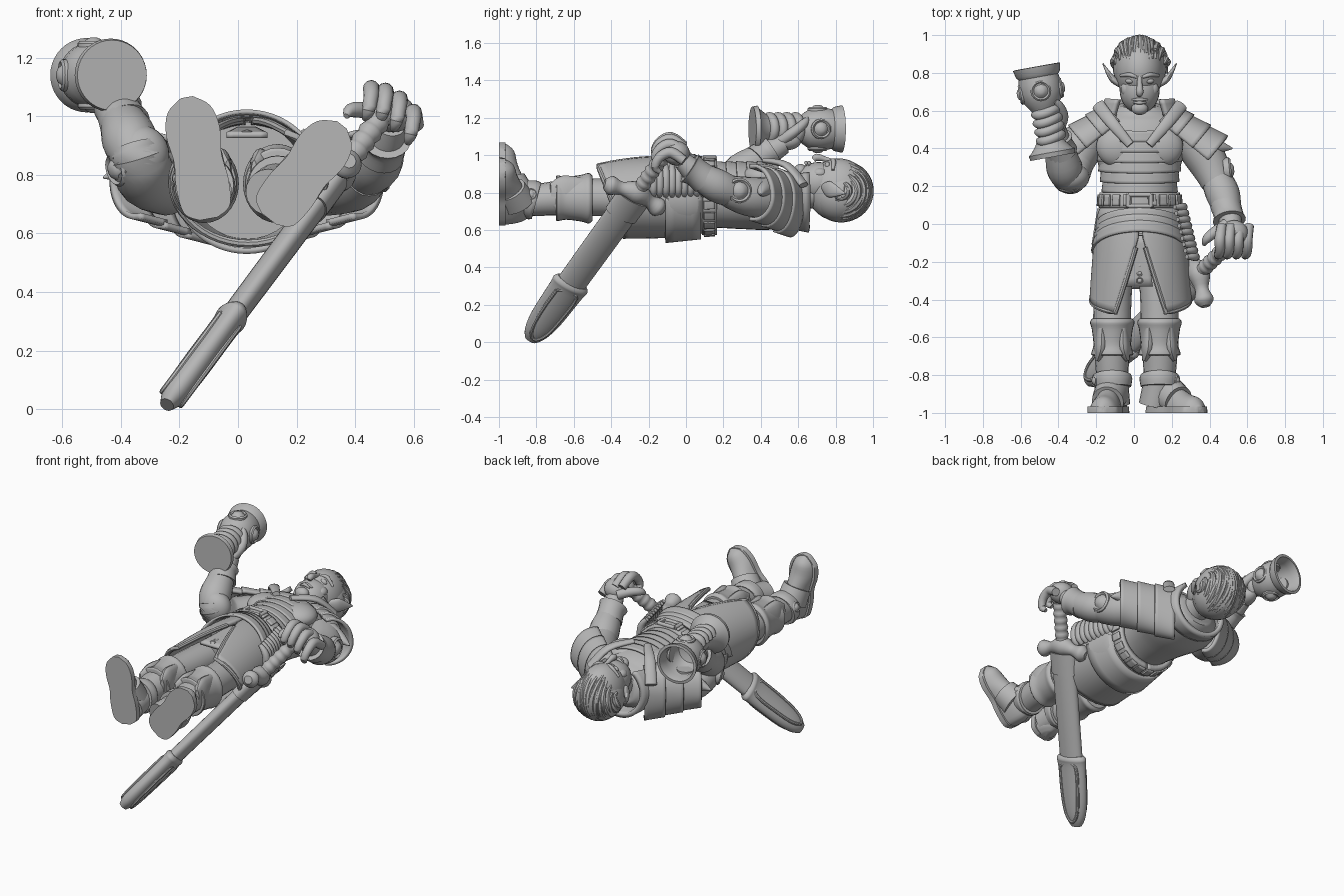
import bpy, bmesh
from math import sin, cos, pi, sqrt
from mathutils import Vector as V

cube = bpy.data.objects.get("Cube")
if cube:
    bpy.data.objects.remove(cube)

grey = bpy.data.materials.new("plain grey")
grey.use_nodes = True
COLOUR = (0.47, 0.47, 0.47, 1)
grey.diffuse_color = COLOUR
grey.node_tree.nodes["Principled BSDF"].inputs["Base Color"].default_value = COLOUR
made = []
CX = 0.03  # body centre line


def finish(name, bm, thick=0):
    bmesh.ops.recalc_face_normals(bm, faces=bm.faces)
    me = bpy.data.meshes.new(name)
    bm.to_mesh(me)
    bm.free()
    ob = bpy.data.objects.new(name, me)
    bpy.context.collection.objects.link(ob)
    me.materials.append(grey)
    if thick:
        mod = ob.modifiers.new("thickness", "SOLIDIFY")
        mod.thickness, mod.offset = thick, 0
    made.append(ob)


def grid(name, fn, nu, nv, closed=False, thick=0, caps=False):
    """Surface from fn(u, v), u running around and v along."""
    bm = bmesh.new()
    cols = nu if closed else nu + 1
    rows = [[bm.verts.new(fn(i / nu, j / nv)) for i in range(cols)] for j in range(nv + 1)]
    for a, b in zip(rows, rows[1:]):
        for i in range(nu):
            k = (i + 1) % cols
            bm.faces.new((a[i], a[k], b[k], b[i]))
    if caps:
        bm.faces.new(rows[0])
        bm.faces.new(rows[-1])
    finish(name, bm, thick)


def tube(name, pts, up=(0, 0, 1), sides=20, steps=4, floor=None, roof=None):
    """Elliptical loft; each point is x, y, z, side radius, up radius."""
    pts = [tuple(p) if len(p) == 5 else tuple(p) + (p[3],) for p in pts]
    n = len(pts) - 1

    def at(t):
        i = min(int(t * n), n - 1)
        f = t * n - i
        p = [pts[max(0, min(n, i + k))] for k in (-1, 0, 1, 2)]
        return [b + .5 * f * (c - a + f * (2 * a - 5 * b + 4 * c - d + f * (3 * (b - c) + d - a)))
                for a, b, c, d in zip(*p)]

    def fn(u, v):
        p, q, r = at(v), at(max(v - .02, 0)), at(min(v + .02, 1))
        t = (V(r[:3]) - V(q[:3])).normalized()
        e = t.cross(V(up)).normalized()
        w = e.cross(t)
        a = u * 2 * pi
        co = V(p[:3]) + e * max(p[3], .002) * cos(a) + w * max(p[4], .002) * sin(a)
        if floor is not None:
            co.y = max(co.y, floor)
        if roof is not None:
            co.y = min(co.y, roof)
        return co
    grid(name, fn, sides, n * steps, True, 0, True)


def ball(name, c, r):
    grid(name, lambda u, v: (c[0] + r[0] * sin(pi * (.01 + .98 * v)) * cos(2 * pi * u),
                             c[1] + r[1] * cos(pi * (.01 + .98 * v)),
                             c[2] + r[2] * sin(pi * (.01 + .98 * v)) * sin(2 * pi * u)),
         28, 18, True, 0, True)


def band(name, y0, y1, r0, r1, a0=-pi, a1=pi, thick=.025, cz=.78, arch=0):
    """Curved plate round the body; angle 0 is the chest side."""
    def fn(u, v):
        a = a0 + (a1 - a0) * u
        rx, rz = [p + (q - p) * v for p, q in zip(r0, r1)]
        return (CX + rx * sin(a), y0 + (y1 - y0) * v + arch * cos(a), cz + rz * cos(a))
    grid(name, fn, 48, 4, False, thick)


def boss(name, c, axis, r):
    """Round gem in a raised ring."""
    c, t = V(c), V(axis).normalized()
    prof = [(1.0, -.3), (1.0, .15), (.85, .3), (.68, .15), (.62, .2), (.45, .42), (.2, .52)]
    e = t.orthogonal().normalized()
    w = t.cross(e)
    grid(name, lambda u, v: c + r * (prof[round(v * 6)][1] * t + prof[round(v * 6)][0]
         * (e * cos(2 * pi * u) + w * sin(2 * pi * u))), 24, 6, True, 0, True)


# Torso, neck and breastplate
tube("torso", [(CX, -.05, .78, .2, .2), (CX, .12, .78, .18, .17), (CX, .3, .78, .215, .175),
               (CX, .45, .77, .26, .17), (CX, .56, .76, .21, .14), (CX, .63, .77, .11, .1)], sides=36)
tube("neck", [(CX, .55, .77, .1), (CX, .62, .79, .085), (CX, .75, .81, .08)])
for i in range(6):
    y = .17 + i * .055
    r = .185 + i * .009
    band("breast_lame", y, y + .06, (r + .012, .182), (r + .005, .177), -1.5, 1.5, .012, arch=-.012)
for s in (-1, 1):
    ball("breast_plate", (CX + s * .11, .41, .885), (.12, .11, .068))
band("collar", .56, .66, (.21, .15), (.17, .17), .7, 2 * pi - .7, .03, .77)
band("belt", .085, .165, (.2, .19), (.195, .188), thick=.035)
for i in range(20):
    a = .3 + i * (2 * pi - .6) / 19
    band("belt_plate", .095, .155, (.222, .212), (.218, .209), a - .1, a + .1, .012)
for s in (-1, 1):
    tube("buckle_bar", [(CX - .06, .125 + s * .03, .985, .012), (CX + .06, .125 + s * .03, .985, .012)])
    tube("buckle_side", [(CX + s * .06, .09, .985, .012), (CX + s * .06, .16, .985, .012)])

# Skirt with an open front, arched hip plates and a hanging cloth
def skirt(u, v):
    gap = .04 + .5 * max(0, v - .27) / .73
    a = gap + u * (2 * pi - 2 * gap)
    front = .5 + .5 * cos(a)
    r = .2 + .06 * sqrt(v)
    dip = .045 * v * v * front + .03 * v * (1 - front)
    return (CX + .005 + r * sin(a), .09 - v * (.42 + .15 * front), .775 + (r - .02 - dip) * cos(a))
grid("skirt", skirt, 64, 14, False, .022)
hem = [skirt(i / 40, 1) for i in range(41)]
edges = [skirt(0, j / 8) for j in range(3, 9)] + hem[1:-1] + [skirt(1, j / 8) for j in range(8, 2, -1)]
tube("skirt_trim", [p + (.014,) for p in edges], up=(.1, .3, .9), sides=8, steps=1)
for i in range(3):
    y, r = .01 - i * .045, .218 + i * .009
    band("hip_plate", y, y - .06, (r, r - .01), (r + .014, r), -1.75, 1.75, .014, .78, .075 + i * .012)
band("back_strap", .08, -.11, (.215, .215), (.245, .235), 1.6, 4.68, .02, .775)
grid("front_cloth", lambda u, v: (CX + (u - .5) * (.06 + .08 * v), -.06 - .27 * v, .955 - .02 * v), 6, 6, False, .02)
for i in range(4):
    boss("cloth_stud", (CX, -.18 - i * .04, .945), (0, 0, 1), .018)
for i in range(9):
    y = .09 - i * .033
    x = .235 + i * .008
    tube("hip_rib", [(x, y, .78, .012), (x + .025, y, .82, .022), (x + .02, y, .9, .022), (x - .02, y, .95, .012)], up=(0, 1, 0), sides=10)

# Head and face
ball("skull", (CX, .815, .815), (.13, .17, .168))
ball("jaw", (CX, .71, .856), (.106, .125, .107))
ball("chin", (CX, .612, .918), (.044, .035, .035))
tube("nose", [(CX, .79, .965, .012), (CX, .74, .98, .014), (CX, .7, .988, .02), (CX, .682, .975, .014)])
for y, w in ((.658, .042), (.642, .034)):
    tube("lip", [(CX - w, y, .945, .004), (CX, y, .96, .01), (CX + w, y, .945, .004)], sides=10)
for s in (-1, 1):
    def side(*p):
        return (CX + s * p[0],) + p[1:]
    ball("eye", side(.05, .757, .945), (.026, .015, .02))
    tube("brow", [side(.015, .778, .973, .009), side(.055, .79, .966, .012), side(.1, .785, .92, .008)], sides=10)
    ball("cheek", side(.062, .715, .903), (.038, .042, .03))
    tube("ear", [side(.1, .735, .83, .014, .02), side(.135, .76, .82, .018, .042),
                 side(.16, .79, .81, .014, .036), side(.195, .85, .795, .003, .004)])

# Hair swept back in tapered locks
ball("hair_base", (CX, .83, .79), (.142, .16, .15))
for row in range(2):
    for i in range(13):
        l = -.95 + i * 1.9 / 12 + row * .07
        k = sqrt(max(.06, 1 - l * l))
        path = []
        for j in range(7):
            t = 1.35 - .35 * abs(l) - row * .35 - j * (.5 - .04 * row)
            w = .021 * sin(pi * (.12 + .8 * j / 6))
            path.append((CX + .137 * l + .008 * sin(j * 1.3 + i), .82 + .163 * k * cos(t), .81 + .158 * k * sin(t), w))
        tube("hair_lock", path, up=(1, 0, 0), sides=8, steps=3)

# Shoulder plates and collar straps on both sides
for s in (-1, 1):
    for layer in range(3):
        def pauldron(u, v):
            t = (layer + v * 1.15) / 3
            th = (u - .5) * 3.6
            flare = .012 * v
            a = .085 + .03 * t + flare
            b = (.13 + .02 * t if th > 0 else .195 - .08 * t) + flare
            x = .12 + .25 * t + .64 * a * cos(th)
            return (CX + s * x, .56 - .19 * t + .77 * a * cos(th), .765 + .015 * t + b * sin(th))
        grid("shoulder_plate", pauldron, 28, 6, False, .02)
    tube("collar_strap", [(CX + s * .22, .63, .84, .035, .018), (CX + s * .15, .54, .945, .032, .018),
                          (CX + s * .05, .42, .972, .022, .014)])
    tube("shoulder_spike", [(CX + s * .33, .43, .82, .06), (CX + s * .42, .41, .81, .035), (CX + s * .49, .4, .79, .004)])

# Arms
tube("right_upper_arm", [(-.24, .46, .77, .11), (-.31, .34, .79, .105), (-.335, .26, .85, .1), (-.35, .26, .9, .09)])
tube("right_forearm", [(-.35, .24, .86, .08), (-.37, .3, .92, .095), (-.4, .42, 1.0, .072), (-.42, .52, 1.06, .055)])
tube("right_cuff", [(-.385, .38, .97, .088), (-.405, .43, 1.01, .078), (-.41, .46, 1.03, .083)])
ball("right_elbow", (-.335, .25, .87), (.1, .08, .1))
boss("right_elbow_gem", (-.41, .25, .82), (-1, -.6, -.3), .06)
tube("left_upper_arm", [(.3, .46, .77, .11), (.39, .33, .78, .105), (.44, .22, .81, .085)])
tube("left_forearm", [(.43, .25, .8, .08), (.47, .16, .84, .09), (.5, .06, .9, .07), (.52, -.02, .97, .05)])
tube("left_cuff", [(.485, .1, .87, .082), (.5, .05, .91, .078), (.505, .02, .93, .088)])
boss("left_elbow_gem", (.495, .285, .81), (1, .1, 0), .068)

# Left hand resting on the hilt
ball("left_palm", (.53, -.05, 1.01), (.075, .07, .065))
for i in range(4):
    x, z = .455 + i * .048, 1.08 - i * i * .009
    tube("left_finger", [(x + .01, -.01, z - .03, .026), (x, -.08, z + .015, .029), (x, -.14, z - .01, .026),
                         (x - .01, -.165, z - .06, .023), (x - .02, -.14, z - .09, .012)], sides=12)
tube("left_thumb", [(.49, 0, 1.0, .03), (.43, -.04, 1.02, .028), (.385, -.08, 1.02, .024), (.37, -.11, 1.0, .01)], sides=12)

# Goblet, hollow at the mouth
cup = [(0, .002), (0, .12), (.025, .125), (.035, .11), (.07, .082), (.12, .055), (.23, .055), (.265, .075), (.3, .1),
       (.35, .113), (.4, .112), (.43, .106), (.445, .118), (.485, .127), (.487, .11), (.44, .095), (.36, .1), (.3, .07), (.28, .002)]
axis = V((-.18, 1, 0)).normalized()
across = V((1, .18, 0)).normalized()
foot = V((-.43, .355, 1.14))
def around(h, r, a):
    return foot + axis * h + across * r * cos(a) + V((0, 0, 1)) * r * sin(a)
grid("goblet", lambda u, v: around(*cup[round(v * 18)], 2 * pi * u), 40, 18, True, 0, True)
for i in range(4):
    a = i * pi / 2
    boss("goblet_gem", around(.355, .1, a), around(.35, 1, a) - around(.35, 0, a), .055)

# Right hand wrapped round the stem
ball("right_palm", (-.43, .53, 1.075), (.06, .085, .05))
for i in range(4):
    h = .1 + i * .047
    arc = [tuple(around(h + .01 * sin(j), .064, -.9 + j * .62)) + (.027 if j < 6 else .016,) for j in range(7)]
    tube("right_finger", arc, up=(0, 1, 0), sides=12)
tube("right_thumb", [(-.4, .5, 1.07, .03), (-.375, .57, 1.12, .028), (-.4, .63, 1.17, .024), (-.42, .65, 1.2, .01)], sides=12)

# Sword in its scabbard
top, tip = V((.335, -.27, .79)), V((-.243, -.83, .015))
run = tip - top
d = run.normalized()
wide = (V((0, 1, 0)) - d * d.y).normalized()
thin = d.cross(wide)
def blade(name, rows, sides=24, steps=4):
    tube(name, [tuple(top + run * t) + (a, b) for t, a, b in rows], wide, sides, steps)
blade("scabbard", [(.02, .044, .085), (.3, .044, .083), (.7, .042, .08)])
blade("scabbard_throat", [(.02, .05, .094), (.14, .05, .093)])
blade("scabbard_tip", [(.6, .04, .088), (.62, .054, .105), (.66, .05, .1), (.85, .05, .088), (.95, .044, .066), (1.0, .025, .036)])
for s in (-1, 1):
    rim = [(.66, -.06), (.8, -.06), (.92, -.043), (.97, 0), (.92, .043), (.8, .06), (.66, .06), (.64, 0), (.66, -.06)]
    tube("tip_rim", [tuple(top + run * t + wide * w + thin * s * .039) + (.01,) for t, w in rim], up=thin, sides=8)
blade("grip", [(-.3 + i * .02, .036 + .007 * (i % 2), .036 + .007 * (i % 2)) for i in range(15)], 16, 2)
blade("pommel", [(-.34, .015, .015), (-.32, .04, .04), (-.28, .045, .045), (-.25, .03, .03)])
tube("guard", [tuple(top + wide * w - d * .015 + d * abs(w) * .2) + (r,) for w, r in
               ((-.18, .025), (-.145, .052), (-.085, .036), (0, .06), (.085, .036), (.145, .052), (.18, .025))], up=thin)

# Legs, boots and feet
for s, x, hx, toe_x, toe_z in ((-1, -.115, -.1, -.175, 1.065), (1, .135, .105, .355, .97)):
    tube("leg", [(x * .9, -.2, .77, .1), (x, -.45, .775, .1), (x, -.6, .775, .1), (x, -.8, .76, .085), (hx, -.96, .74, .08)])
    tube("boot_cuff", [(x, -.5, .77, .105, .12), (x, -.52, .77, .118, .135), (x, -.56, .77, .108, .125), (x, -.64, .77, .1, .115),
                       (x, -.69, .77, .112, .122), (x, -.695, .77, .09, .1)], sides=28)
    for e in (-1, 1):
        tube("boot_flap", [(x + e * .055, -.55, .79, .03, .09), (x + e * .06, -.66, .79, .04, .1), (x + e * .08, -.725, .79, .012, .06)])
    tube("ankle_strap", [(x, -.8, .755, .1), (x, -.82, .76, .106), (x, -.86, .765, .1)], sides=28)
    boss("ankle_buckle", (x + s * .09, -.83, .79), (s, 0, .3), .035)
    heel, toe = V((hx, -1, .65)), V((toe_x, -1, toe_z))
    shape = ((0, .03, .1), (.08, .078, .16), (.3, .088, .18), (.5, .08, .14), (.72, .09, .1), (.9, .072, .08), (1, .02, .03))
    for name, grow, roof in (("foot", .9, None), ("sole", 1.03, -.965)):
        rows = [tuple(heel + (toe - heel) * t) + (a * grow, b * (1 if roof is None else 2)) for t, a, b in shape]
        tube(name, rows, up=(0, 1, 0), sides=32, floor=-1, roof=roof)
    lo, hi = heel.lerp(toe, .3), heel.lerp(toe, .52)
    tube("instep_strap", [tuple(lo + V((0, .1, 0))) + (.09, .1), tuple(hi + V((0, .06, 0))) + (.085, .085)], up=(0, 1, 0), floor=-.98)

bpy.ops.object.select_all(action="DESELECT")
for ob in made:
    ob.select_set(True)
bpy.context.view_layer.objects.active = made[0]
bpy.ops.object.shade_smooth_by_angle(angle=.7)
